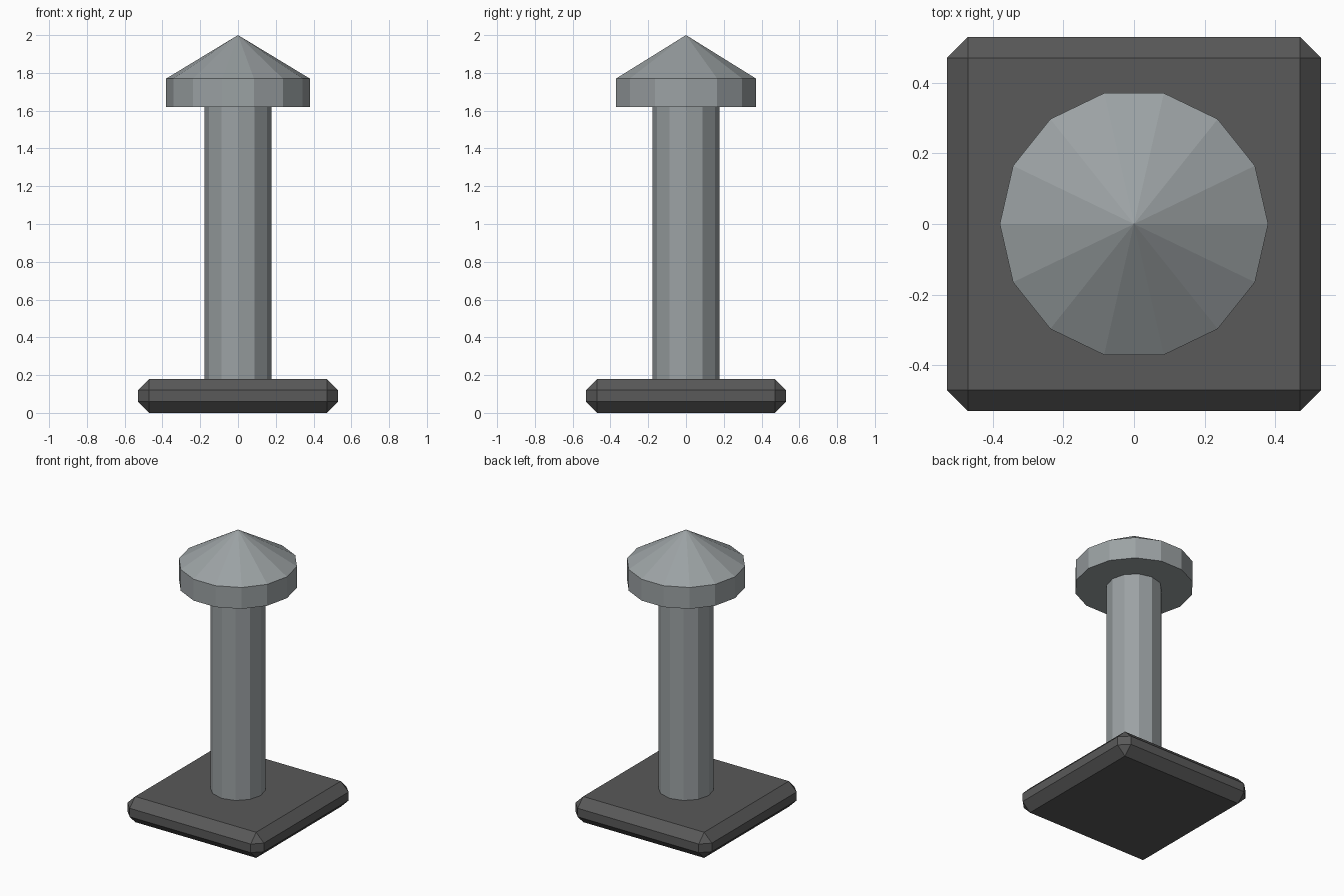
import bpy
import bmesh
from math import cos, sin, tau

cube = bpy.data.objects.get("Cube")
if cube:
    bpy.data.objects.remove(cube, do_unlink=True)


def material(name, color):
    mat = bpy.data.materials.new(name)
    mat.use_nodes = True
    mat.diffuse_color = color
    bsdf = next(n for n in mat.node_tree.nodes if n.type == "BSDF_PRINCIPLED")
    bsdf.inputs["Base Color"].default_value = color
    bsdf.inputs["Roughness"].default_value = 0.8
    return mat


def make_object(name, bm, mat):
    bmesh.ops.recalc_face_normals(bm, faces=bm.faces)
    mesh = bpy.data.meshes.new(name)
    bm.to_mesh(mesh)
    bm.free()
    mesh.materials.append(mat)
    obj = bpy.data.objects.new(name, mesh)
    bpy.context.collection.objects.link(obj)
    return obj


def prism(name, sides, radius, bottom, top, mat, tip=None):
    """Upright faceted column, closed by a flat cap or by a pointed tip."""
    bm = bmesh.new()
    rings = [[bm.verts.new((radius * cos(tau * i / sides),
                            radius * sin(tau * i / sides), z))
              for i in range(sides)] for z in (bottom, top)]
    low, high = rings
    bm.faces.new(low)
    apex = bm.verts.new((0, 0, tip)) if tip else None
    for i in range(sides):
        j = (i + 1) % sides
        bm.faces.new((low[i], low[j], high[j], high[i]))
        if apex:
            bm.faces.new((high[i], high[j], apex))
    if not apex:
        bm.faces.new(high)
    return make_object(name, bm, mat)


steel = material("light steel grey", (0.33, 0.36, 0.37, 1))
iron = material("dark grey", (0.10, 0.10, 0.10, 1))

# Square base with chamfered edges
size, height, chamfer = 1.06, 0.18, 0.06
bm = bmesh.new()
bmesh.ops.create_cube(bm, size=1)
for v in bm.verts:
    v.co = (v.co.x * size, v.co.y * size, (v.co.z + 0.5) * height)
bmesh.ops.bevel(bm, geom=bm.edges[:], offset=chamfer, offset_type="OFFSET",
                segments=1, profile=0.5, affect="EDGES")
make_object("base_plate", bm, iron)

# Twelve-sided post and wide pointed cap
prism("post", 12, 0.177, height, 1.62, steel)
prism("pointed_cap", 14, 0.38, 1.62, 1.77, steel, tip=2.0)
